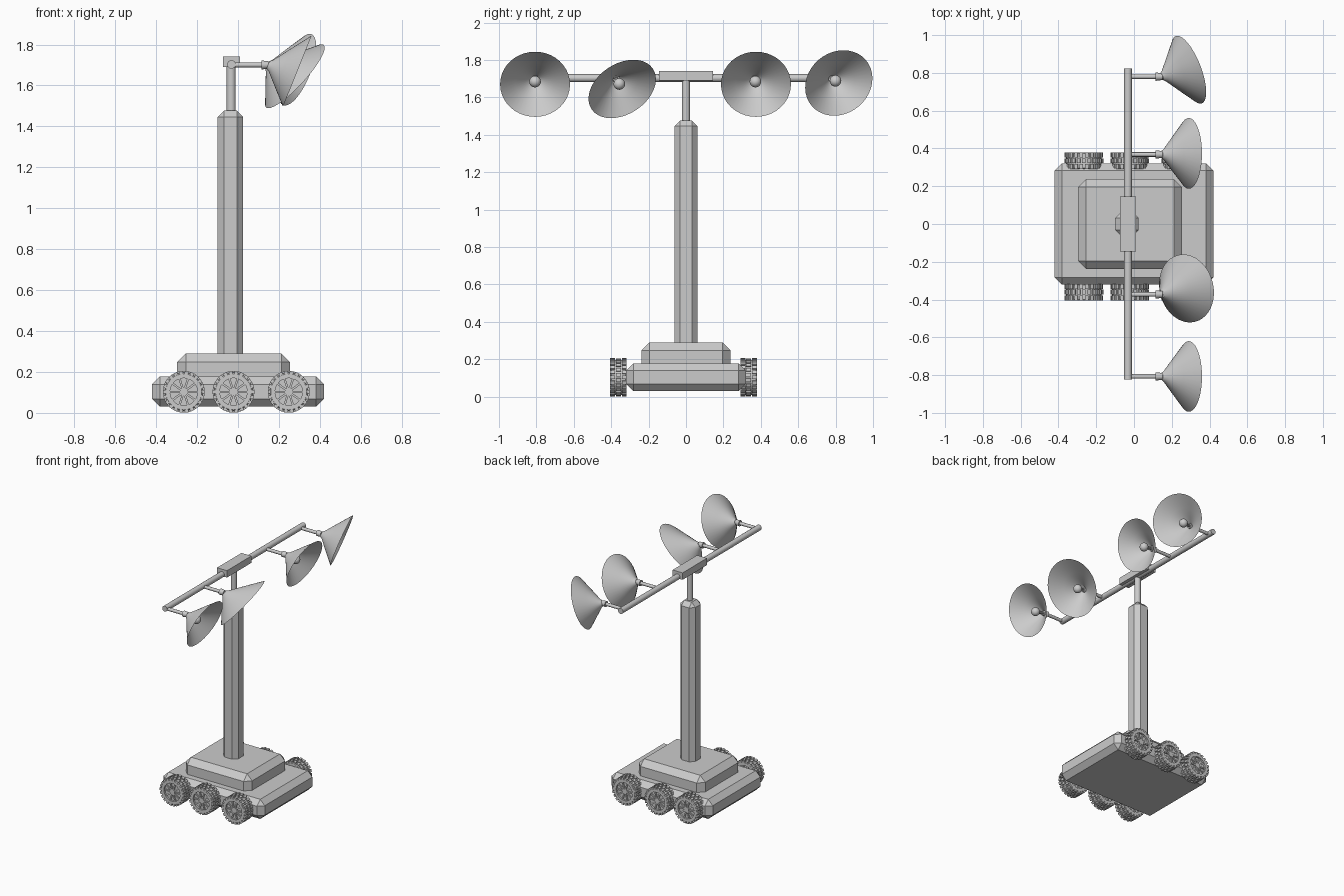
import bpy, bmesh, math
from mathutils import Vector, Matrix

if "Cube" in bpy.data.objects:
    bpy.data.objects.remove(bpy.data.objects["Cube"])


def finish(bm, name, smooth=False):
    bmesh.ops.recalc_face_normals(bm, faces=bm.faces)
    me = bpy.data.meshes.new(name)
    bm.to_mesh(me)
    bm.free()
    ob = bpy.data.objects.new(name, me)
    bpy.context.collection.objects.link(ob)
    if smooth:
        bpy.ops.object.select_all(action='DESELECT')
        ob.select_set(True)
        bpy.context.view_layer.objects.active = ob
        bpy.ops.object.shade_smooth_by_angle(angle=math.radians(35))
    return ob


def add_box(bm, lo, hi, matrix=Matrix()):
    lo, hi = Vector(lo), Vector(hi)
    m = matrix @ Matrix.Translation((lo + hi) / 2) @ Matrix.Diagonal((*(hi - lo), 1))
    return bmesh.ops.create_cube(bm, size=1, matrix=m)


def box(name, lo, hi, bevel=0):
    bm = bmesh.new()
    add_box(bm, lo, hi)
    if bevel:
        bmesh.ops.bevel(bm, geom=bm.edges[:], offset=bevel, segments=1,
                        profile=0.5, affect='EDGES')
    return finish(bm, name)


def add_rod(bm, a, b, r1, r2=None, n=16):
    a, b = Vector(a), Vector(b)
    d = b - a
    m = Matrix.Translation((a + b) / 2) @ d.to_track_quat('Z', 'Y').to_matrix().to_4x4()
    bmesh.ops.create_cone(bm, cap_ends=True, segments=n, radius1=r1,
                          radius2=r1 if r2 is None else r2, depth=d.length, matrix=m)


def rod(name, a, b, r, n=16):
    bm = bmesh.new()
    add_rod(bm, a, b, r, n=n)
    return finish(bm, name, True)


def add_lathe(bm, profile, n, place, closed=False):
    """Sweep (radius, height) points round; place(cos, sin, radius, height) gives the position."""
    rings = []
    for r, h in profile:
        rings.append([bm.verts.new(place(math.cos(2 * math.pi * i / n),
                                         math.sin(2 * math.pi * i / n), r, h))
                      for i in range(n)])
    pairs = list(zip(rings, rings[1:])) + ([(rings[-1], rings[0])] if closed else [])
    for p, q in pairs:
        for i in range(n):
            j = (i + 1) % n
            bm.faces.new((p[i], p[j], q[j], q[i]))


# Chassis, upper deck and mast
box("chassis", (-0.42, -0.32, 0.03), (0.42, 0.32, 0.177), 0.038)
box("upper_deck", (-0.297, -0.237, 0.12), (0.254, 0.237, 0.29), 0.042)
box("mast", (-0.1, -0.062, 0.24), (0.025, 0.062, 1.477), 0.031)
rod("mast_pole", (-0.033, 0, 1.45), (-0.033, 0, 1.71), 0.022)
box("bar_clamp", (-0.073, -0.145, 1.69), (0.01, 0.145, 1.742))
rod("cross_bar", (-0.032, -0.823, 1.703), (-0.032, 0.823, 1.703), 0.021)


# Dishes: rim centre, two rim radius vectors, arm position along the bar
def dish(index, arm_y, centre, u, v):
    apex = Vector((0.145, arm_y, 1.70))
    centre, u, v = Vector(centre), Vector(u), Vector(v)
    rod(f"dish_arm_{index}", (-0.03, arm_y, 1.70), (0.125, arm_y, 1.70), 0.012, 12)
    bm = bmesh.new()
    add_rod(bm, (0.115, arm_y, 1.70), (0.15, arm_y, 1.70), 0.022, 0.018)
    finish(bm, f"dish_collar_{index}", True)
    bm = bmesh.new()
    profile = [(0.0, 0.0), (0.1, 0.01), (0.17, 0.12), (0.57, 0.54), (1.0, 1.0)]
    add_lathe(bm, profile, 40,
              lambda c, s, r, h: apex.lerp(centre, h) + (u * c + v * s) * r)
    bmesh.ops.remove_doubles(bm, verts=bm.verts, dist=0.0001)
    finish(bm, f"dish_{index}", True)
    # Receiver bulb on its stem inside the dish
    knob = apex.lerp(centre, 0.52)
    bm = bmesh.new()
    add_rod(bm, apex, knob, 0.01, n=10)
    bmesh.ops.create_uvsphere(bm, u_segments=16, v_segments=10, radius=0.031,
                              matrix=Matrix.Translation(knob))
    finish(bm, f"dish_receiver_{index}", True)


dish(1, -0.807, (0.29, -0.807, 1.67), (0, 0.187, 0), (0.07, 0, 0.174))
dish(2, -0.373, (0.278, -0.341, 1.645), (-0.065, 0.17, 0), (0.13, 0.06, 0.156))
dish(3, 0.368, (0.29, 0.374, 1.67), (0, 0.187, 0), (0.07, 0, 0.174))
dish(4, 0.78, (0.29, 0.817, 1.677), (-0.07, 0.178, 0), (0.06, 0.025, 0.175))


# Wheels: tyre, tread blocks, recessed hub with spokes
def wheel(name, x, y):
    c = Vector((x, y, 0.103))
    w = 0.044
    place = lambda co, s, r, h: c + Vector((r * co, h, r * s))
    bm = bmesh.new()
    tyre = [(0.067, -w), (0.088, -w), (0.094, -w + 0.006),
            (0.094, w - 0.006), (0.088, w), (0.067, w)]
    add_lathe(bm, tyre, 28, place, closed=True)
    finish(bm, name + "_tyre", True)
    bm = bmesh.new()
    n = 22
    for row, (a, b) in enumerate([(-w, -0.018), (-0.013, 0.013), (0.018, w)]):
        for i in range(n):
            ang = 2 * math.pi * (i + 0.5 * (row % 2)) / n
            m = Matrix.Translation(c) @ Matrix.Rotation(ang, 4, 'Y')
            add_box(bm, (0.088, a, -0.009), (0.102, b, 0.009), m)
    finish(bm, name + "_tread")
    bm = bmesh.new()
    add_rod(bm, c - Vector((0, 0.03, 0)), c + Vector((0, 0.03, 0)), 0.068, n=28)
    add_rod(bm, c - Vector((0, 0.04, 0)), c + Vector((0, 0.04, 0)), 0.02, n=20)
    for i in range(10):
        m = Matrix.Translation(c) @ Matrix.Rotation(2 * math.pi * i / 10, 4, 'Y')
        add_box(bm, (0.015, -0.038, -0.005), (0.068, 0.038, 0.005), m)
    finish(bm, name + "_hub", True)


for side, y in (("front", -0.361), ("back", 0.335)):
    for label, x in (("left", -0.265), ("middle", -0.022), ("right", 0.248)):
        wheel(f"{side}_{label}_wheel", x, y)
